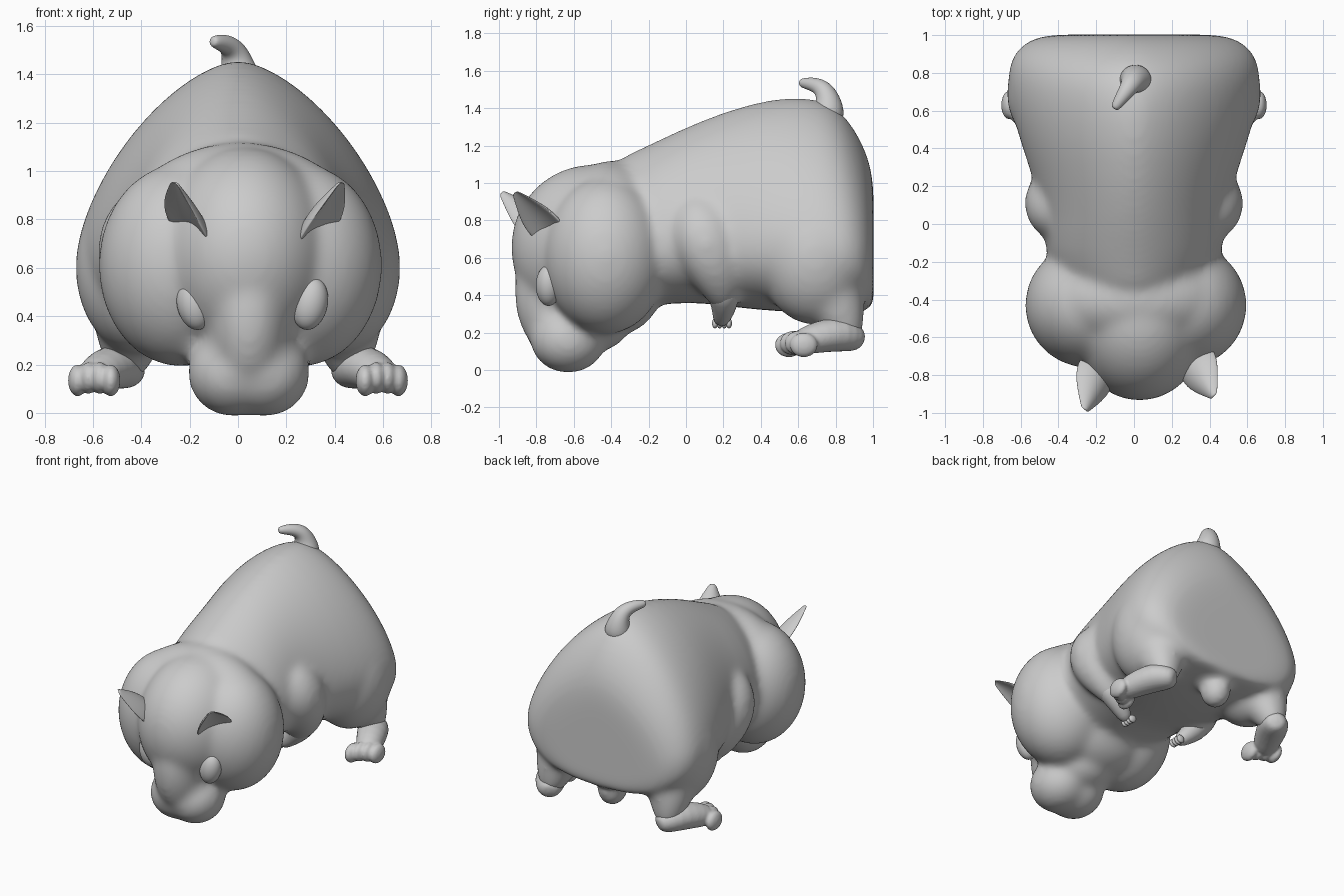
import bpy, bmesh, math
from mathutils import Vector, Matrix

if "Cube" in bpy.data.objects:
    bpy.data.objects.remove(bpy.data.objects["Cube"])


def finish(bm, name, mods=()):
    bmesh.ops.recalc_face_normals(bm, faces=bm.faces)
    me = bpy.data.meshes.new(name)
    bm.to_mesh(me)
    bm.free()
    for p in me.polygons:
        p.use_smooth = True
    ob = bpy.data.objects.new(name, me)
    bpy.context.collection.objects.link(ob)
    for kind, props in mods:
        m = ob.modifiers.new(kind.title(), kind)
        for k, v in props.items():
            setattr(m, k, v)
    return ob


SUBSURF = ('SUBSURF', dict(levels=2, render_levels=2))
SUB1 = ('SUBSURF', dict(levels=1, render_levels=1))
MIRROR = ('MIRROR', {})


def fuse(voxel, iterations):
    return [('REMESH', dict(mode='VOXEL', voxel_size=voxel, use_smooth_shade=True)),
            ('SMOOTH', dict(factor=0.5, iterations=iterations))]


def skin(bm, rings):
    """Bridge rings of points and cap both ends."""
    vs = [[bm.verts.new(p) for p in r] for r in rings]
    n = len(vs[0])
    for a, b in zip(vs, vs[1:]):
        for i in range(n):
            j = (i + 1) % n
            bm.faces.new((a[i], a[j], b[j], b[i]))
    bm.faces.new(vs[0])
    bm.faces.new(vs[-1])


def tube(bm, path, side, n=12, flat=1.0, cup=0.0):
    """Tapering limb through (x, y, z, radius) points, with rounded ends."""
    pts = [Vector(p[:3]) for p in path]
    rings = []
    for i, p in enumerate(pts):
        t = (pts[min(i + 1, len(pts) - 1)] - pts[max(i - 1, 0)]).normalized()
        v = t.cross(Vector(side)).normalized()
        u = v.cross(t)
        r = path[i][3]

        def ring(c, r):
            out = []
            for k in range(n):
                a = 2 * math.pi * k / n
                ca, sa = math.cos(a), math.sin(a)
                out.append(c + u * r * ca + v * r * (flat * sa + cup * ca * ca))
            return out
        if i == 0:
            rings.append(ring(p - t * r * 0.5, r * 0.6))
        rings.append(ring(p, r))
        if i == len(pts) - 1:
            rings.append(ring(p + t * r * 0.7, r * 0.6))
    skin(bm, rings)


def ball(bm, c, r, tilt=0.0, axis='Y'):
    m = Matrix.Translation(c) @ Matrix.Rotation(tilt, 4, axis) @ Matrix.Diagonal((*r, 1))
    bmesh.ops.create_uvsphere(bm, u_segments=32, v_segments=20, radius=1, matrix=m)


# Torso: pear-shaped sections (y, bottom, top, half width, height of widest point)
stations = [
    (-0.42, 0.45, 1.10, 0.30, 0.68), (-0.32, 0.36, 1.15, 0.40, 0.68),
    (-0.15, 0.345, 1.23, 0.475, 0.68), (0.05, 0.365, 1.325, 0.485, 0.68),
    (0.25, 0.335, 1.40, 0.54, 0.69), (0.45, 0.315, 1.455, 0.61, 0.69),
    (0.65, 0.305, 1.47, 0.665, 0.67), (0.80, 0.31, 1.425, 0.675, 0.65),
    (0.90, 0.32, 1.30, 0.645, 0.64), (0.97, 0.32, 1.16, 0.57, 0.62),
    (1.003, 0.335, 1.02, 0.47, 0.60), (1.003, 0.38, 0.85, 0.28, 0.58),
    (1.003, 0.46, 0.68, 0.10, 0.56)]
rings = []
for y, zb, zt, w, zc in stations:
    rear = max(0, min(1, y / 0.6))
    ring = []
    for k in range(36):
        a = 2 * math.pi * k / 36
        c, s = math.cos(a), math.sin(a)
        e = 2 / (1.8 - 0.25 * rear if s > 0 else 2.2 + 0.3 * rear)
        h = zt - zc if s > 0 else zc - zb
        ring.append((math.copysign(abs(c) ** e, c) * w, y,
                     zc + math.copysign(abs(s) ** e, s) * h))
    rings.append(ring)
bm = bmesh.new()
skin(bm, rings)
# Thighs, upper arms, cheeks and muzzle lobes fused with the torso
F = 0.045  # face is turned slightly to +x
for s in (-1, 1):
    ball(bm, (s * 0.41, 0.69, 0.60), (0.265, 0.30, 0.36))
    tube(bm, [(s * 0.43, 0.77, 0.42, 0.20), (s * 0.45, 0.83, 0.30, 0.145),
              (s * 0.46, 0.86, 0.20, 0.10)], (1, 0, 0))
    tube(bm, [(s * 0.36, 0.05, 0.84, 0.16), (s * 0.39, 0.09, 0.72, 0.21),
              (s * 0.41, 0.145, 0.58, 0.18), (s * 0.385, 0.19, 0.46, 0.13),
              (s * 0.33, 0.205, 0.37, 0.085)], (0, 1, 0))
    ball(bm, (0.01 + s * 0.25, -0.43, 0.61), (0.34, 0.335, 0.42))
    ball(bm, (F + s * 0.065, -0.63, 0.165), (0.19, 0.205, 0.182))
# Brow, cranium, nose bridge, snout and throat
ball(bm, (0.01, -0.40, 0.68), (0.535, 0.31, 0.44))
ball(bm, (0.03, -0.5, 0.655), (0.37, 0.44, 0.445))
ball(bm, (F, -0.68, 0.42), (0.18, 0.24, 0.36))
ball(bm, (F, -0.66, 0.26), (0.195, 0.20, 0.20))
ball(bm, (F, -0.48, 0.25), (0.21, 0.18, 0.15))
ball(bm, (0.02, -0.36, 0.50), (0.40, 0.25, 0.31))
ball(bm, (0, 0.83, 0.27), (0.10, 0.11, 0.12))
finish(bm, "torso_and_head", [SUB1] + fuse(0.018, 32))

# Eyes
for name, x, tilt in (("left_eye", -0.18, -0.2), ("right_eye", 0.298, 0.2)):
    bm = bmesh.new()
    ball(bm, (x, -0.735, 0.452), (0.073, 0.068, 0.11), tilt)
    finish(bm, name)

# Ears: cupped pointed blades leaning forward
for name, s, base, mid, tip in (
        ("left_ear", -1, (-0.16, -0.75, 0.76), (-0.205, -0.84, 0.85), (-0.25, -0.965, 0.94)),
        ("right_ear", 1, (0.295, -0.71, 0.76), (0.34, -0.785, 0.85), (0.41, -0.895, 0.94))):
    bm = bmesh.new()
    tube(bm, [(*base, 0.125), (*mid, 0.12), (*tip, 0.035)],
         (-s * 0.19, -0.14, -0.11), n=16, flat=0.22, cup=0.4 * s)
    finish(bm, name, [SUBSURF])

# Front paws tucked under the belly, with small claws
bm = bmesh.new()
tube(bm, [(0.375, 0.20, 0.43, 0.10), (0.31, 0.205, 0.34, 0.07), (0.24, 0.19, 0.275, 0.05)], (0, 1, 0))
for k in range(4):
    ball(bm, (0.205, 0.155 + 0.025 * k, 0.25), (0.03, 0.016, 0.026), 0.6)
finish(bm, "front_paws", [MIRROR, SUB1])

# Hind feet: splayed, with four toes
bm = bmesh.new()
tube(bm, [(0.45, 0.905, 0.17, 0.085), (0.495, 0.83, 0.195, 0.11),
          (0.55, 0.72, 0.18, 0.10), (0.59, 0.63, 0.155, 0.085)], (0.86, 0.5, 0), flat=0.9)
for k in range(4):
    d = -0.08 + 0.053 * k
    ball(bm, (0.595 + 0.86 * d, 0.59 + 0.5 * d, 0.15 - abs(d) * 0.2), (0.04, 0.075, 0.066))
finish(bm, "hind_feet", [SUB1] + fuse(0.01, 3) + [MIRROR])

# Tail: short curl bending forward and to one side
bm = bmesh.new()
tube(bm, [(0.01, 0.755, 1.36, 0.10), (0.0, 0.765, 1.43, 0.075), (-0.015, 0.74, 1.50, 0.055),
          (-0.05, 0.69, 1.528, 0.042), (-0.095, 0.625, 1.535, 0.028)], (1, 0, 0))
finish(bm, "tail", [SUBSURF])
